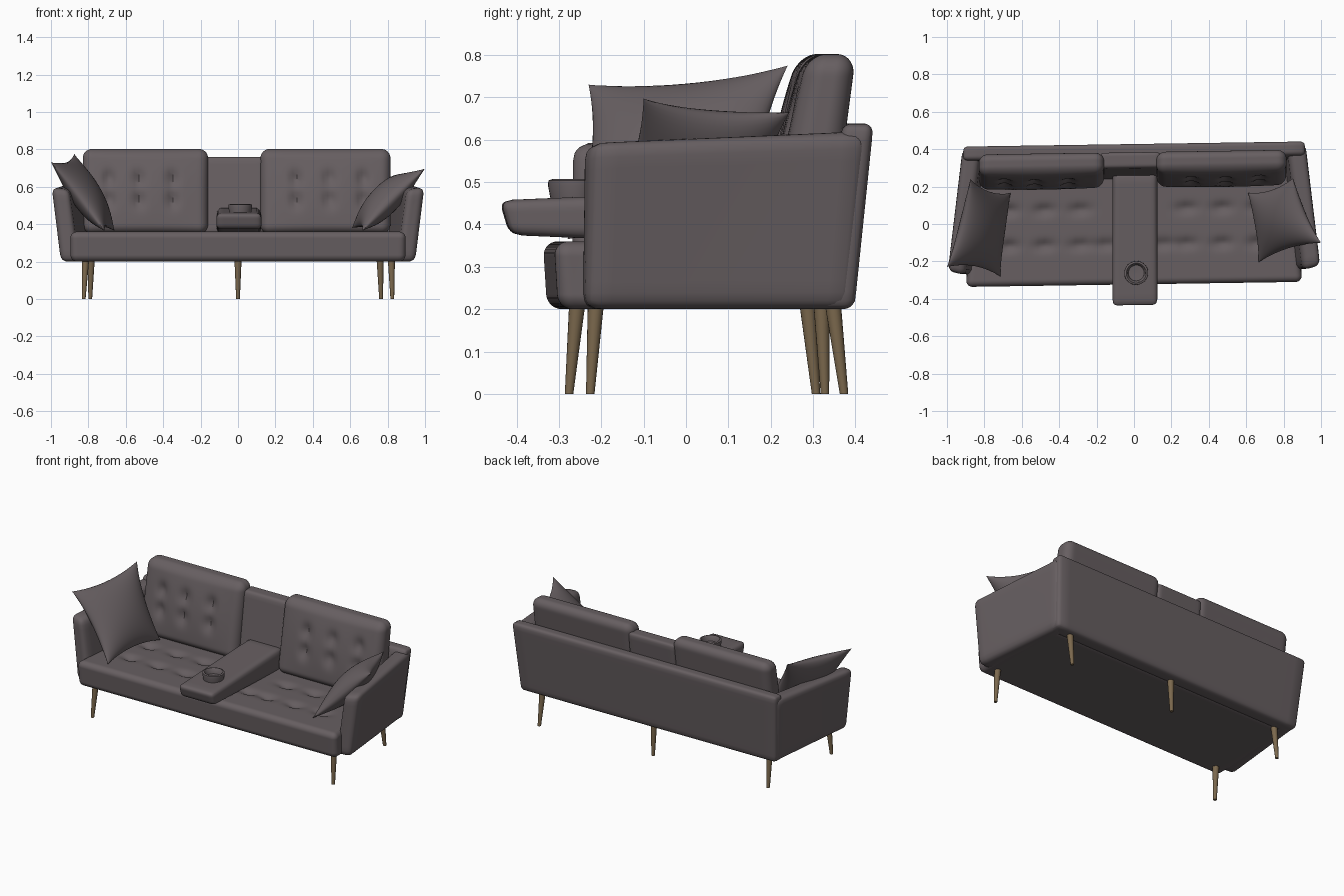
import bpy, bmesh, math
from mathutils import Vector as V

if "Cube" in bpy.data.objects:
    bpy.data.objects.remove(bpy.data.objects["Cube"])


def material(name, rgb):
    m = bpy.data.materials.new(name)
    m.diffuse_color = (*rgb, 1)
    m.use_nodes = True
    m.node_tree.nodes["Principled BSDF"].inputs["Base Color"].default_value = m.diffuse_color
    return m


FABRIC = material("warm grey fabric", (0.135, 0.114, 0.120))
WOOD = material("brown wood", (0.20, 0.14, 0.075))


def finish(name, bm, mat, skew=0.015):
    """Turn a bmesh into an object; skew follows the slight turn of the frame."""
    for v in bm.verts:
        v.co.y += skew * v.co.x
    bmesh.ops.recalc_face_normals(bm, faces=bm.faces)
    for f in bm.faces:
        f.smooth = True
    me = bpy.data.meshes.new(name)
    bm.to_mesh(me)
    bm.free()
    me.set_sharp_from_angle(angle=math.radians(40))
    me.materials.append(mat)
    ob = bpy.data.objects.new(name, me)
    bpy.context.collection.objects.link(ob)
    return ob


def rect(x0, x1, y0, y1, z):
    return [(x0, y0, z), (x1, y0, z), (x1, y1, z), (x0, y1, z)]


def block(name, low, high, r, cuts=14, puff=0.0, dents=(), push=(0, 0, 0), spread=(1, 1, 1)):
    """Rounded box stretched between two quads, with optional bulging front and tufts."""
    low, high = [V(p) for p in low], [V(p) for p in high]
    size = V((((low[1] - low[0]).length + (high[1] - high[0]).length) / 4,
              ((low[3] - low[0]).length + (high[3] - high[0]).length) / 4,
              (high[0] - low[0]).length / 2))
    bm = bmesh.new()
    bmesh.ops.create_cube(bm, size=2)
    bmesh.ops.subdivide_edges(bm, edges=bm.edges[:], cuts=cuts, use_grid_fill=True)
    push = V(push)
    for v in bm.verts:
        p = V([math.sin(c * math.pi / 2) * s for c, s in zip(v.co, size)])
        core = V([max(-(s - r), min(s - r, c)) for c, s in zip(p, size)])
        d = p - core
        if d.length > 1e-6:
            p = core + d.normalized() * r
        a, b, c = [(q / s + 1) / 2 for q, s in zip(p, size)]

        def mix(q):
            return q[0].lerp(q[1], a).lerp(q[3].lerp(q[2], a), b)
        w = mix(low).lerp(mix(high), c)
        w.y -= puff * (1 - b) * 16 * a * (1 - a) * c * (1 - c)
        for t in dents:
            e = sum(((w[i] - t[i]) / spread[i]) ** 2 for i in range(3))
            if e < 12:
                w = w + push * math.exp(-e)
        v.co = w
    return finish(name, bm, FABRIC)


# Tufted seat
tufts = [(x, y, 0.36) for y in (0.08, -0.11)
         for x in (-0.67, -0.48, -0.29, 0.28, 0.47, 0.66)] + [(0.15, -0.11, 0.36), (-0.15, -0.11, 0.36)]
block("seat", rect(-0.895, 0.895, -0.315, 0.32, 0.20),
      [(-0.9, -0.325, 0.36), (0.9, -0.325, 0.36), (0.83, 0.32, 0.36), (-0.83, 0.32, 0.36)],
      0.035, 72, dents=tufts, push=(0, 0, -0.025), spread=(0.045, 0.03, 0.05))

# Flared arms
for s, side in ((-1, "left"), (1, "right")):
    low = [(s * 0.95, -0.25, 0.20), (s * 0.85, -0.26, 0.20), (s * 0.79, 0.37, 0.20), (s * 0.885, 0.38, 0.20)]
    high = [(s * 1.0, -0.235, 0.595), (s * 0.905, -0.26, 0.585), (s * 0.82, 0.40, 0.62), (s * 0.92, 0.42, 0.62)]
    block(side + "_arm", low, high, 0.035)

# Rear panel
block("back_panel", rect(-0.885, 0.885, 0.29, 0.385, 0.20),
      rect(-0.915, 0.915, 0.355, 0.43, 0.638), 0.025)

# Tufted back cushions and plain middle back
for side, x0, x1, cols in (("left", -0.83, -0.16, (-0.69, -0.53, -0.35)),
                           ("right", 0.12, 0.815, (0.31, 0.49, 0.67))):
    dents = [(x, 0.17 + (z - 0.36) * 0.18, z) for x in cols for z in (0.645, 0.53)]
    block(side + "_back_cushion", rect(x0, x1, 0.19, 0.33, 0.35),
          rect(x0, x1, 0.275, 0.39, 0.802), 0.05, 44, puff=0.022,
          dents=dents, push=(0, 0.028, 0), spread=(0.028, 0.06, 0.045))
block("middle_back", rect(-0.18, 0.14, 0.24, 0.34, 0.35),
      rect(-0.18, 0.14, 0.30, 0.385, 0.76), 0.02)

# Fold-down armrest
block("folded_armrest", [(-0.115, -0.415, 0.375), (0.125, -0.415, 0.375), (0.125, 0.28, 0.345), (-0.115, 0.28, 0.345)],
      [(-0.115, -0.44, 0.457), (0.125, -0.44, 0.457), (0.125, 0.28, 0.487), (-0.115, 0.28, 0.487)], 0.025)

# Cup holder, spun from a profile
bm = bmesh.new()
N = 32
profile = [(0.001, 0.472), (0.042, 0.474), (0.048, 0.503), (0.053, 0.507),
           (0.063, 0.504), (0.064, 0.492), (0.056, 0.45)]
rings = [[bm.verts.new((0.012 + r * math.cos(k * math.tau / N), -0.262 + r * math.sin(k * math.tau / N), z))
          for k in range(N)] for r, z in profile]
for a, b in zip(rings, rings[1:]):
    for k in range(N):
        bm.faces.new((a[k], a[(k + 1) % N], b[(k + 1) % N], b[k]))
bm.faces.new(rings[0])
bm.faces.new(rings[-1])
finish("cup_holder", bm, FABRIC)


def pillow(name, corners, thick, pinch=0.13, n=24):
    """Square throw pillow with drawn-out corners."""
    c = [V(p) for p in corners]
    normal = (c[1] - c[0]).cross(c[3] - c[0]).normalized()
    bm = bmesh.new()
    for side in (-1, 1):
        grid = []
        for i in range(n + 1):
            row = []
            for j in range(n + 1):
                u, v = (math.sin((k / n - 0.5) * math.pi) for k in (i, j))
                a = (u * (1 - pinch * (1 - v * v)) + 1) / 2
                b = (v * (1 - pinch * (1 - u * u)) + 1) / 2
                h = thick * max(0, (1 - u * u) * (1 - v * v)) ** 0.55
                p = c[0].lerp(c[1], a).lerp(c[3].lerp(c[2], a), b)
                row.append(bm.verts.new(p + normal * h * side))
            grid.append(row)
        for i in range(n):
            for j in range(n):
                bm.faces.new((grid[i][j], grid[i + 1][j], grid[i + 1][j + 1], grid[i][j + 1]))
    bmesh.ops.remove_doubles(bm, verts=bm.verts, dist=1e-5)
    finish(name, bm, FABRIC, 0)


# Throw pillows leaning on the arms
pillow("left_pillow", [(-0.715, -0.28, 0.365), (-0.66, 0.165, 0.365),
                       (-0.875, 0.24, 0.775), (-1.0, -0.23, 0.73)], 0.075)
pillow("right_pillow", [(0.665, -0.205, 0.365), (0.61, 0.165, 0.38),
                        (0.85, 0.245, 0.665), (1.0, -0.10, 0.697)], 0.075)

# Tapered legs: top position and y of the tip
for name, x, tip_x, y, tip_y in (("front_left_leg", -0.815, -0.825, -0.257, -0.276),
                                 ("front_right_leg", 0.82, 0.825, -0.213, -0.226),
                                 ("back_left_leg", -0.785, -0.79, 0.287, 0.307),
                                 ("back_middle_leg", 0.0, 0.0, 0.32, 0.328),
                                 ("back_right_leg", 0.76, 0.765, 0.347, 0.373)):
    bm = bmesh.new()
    bmesh.ops.create_cone(bm, cap_ends=True, segments=16, radius1=0.010, radius2=0.019, depth=0.21)
    for v in bm.verts:
        low = v.co.z < 0
        v.co += V((tip_x if low else x, tip_y if low else y, 0.105))
    finish(name, bm, WOOD, 0)
